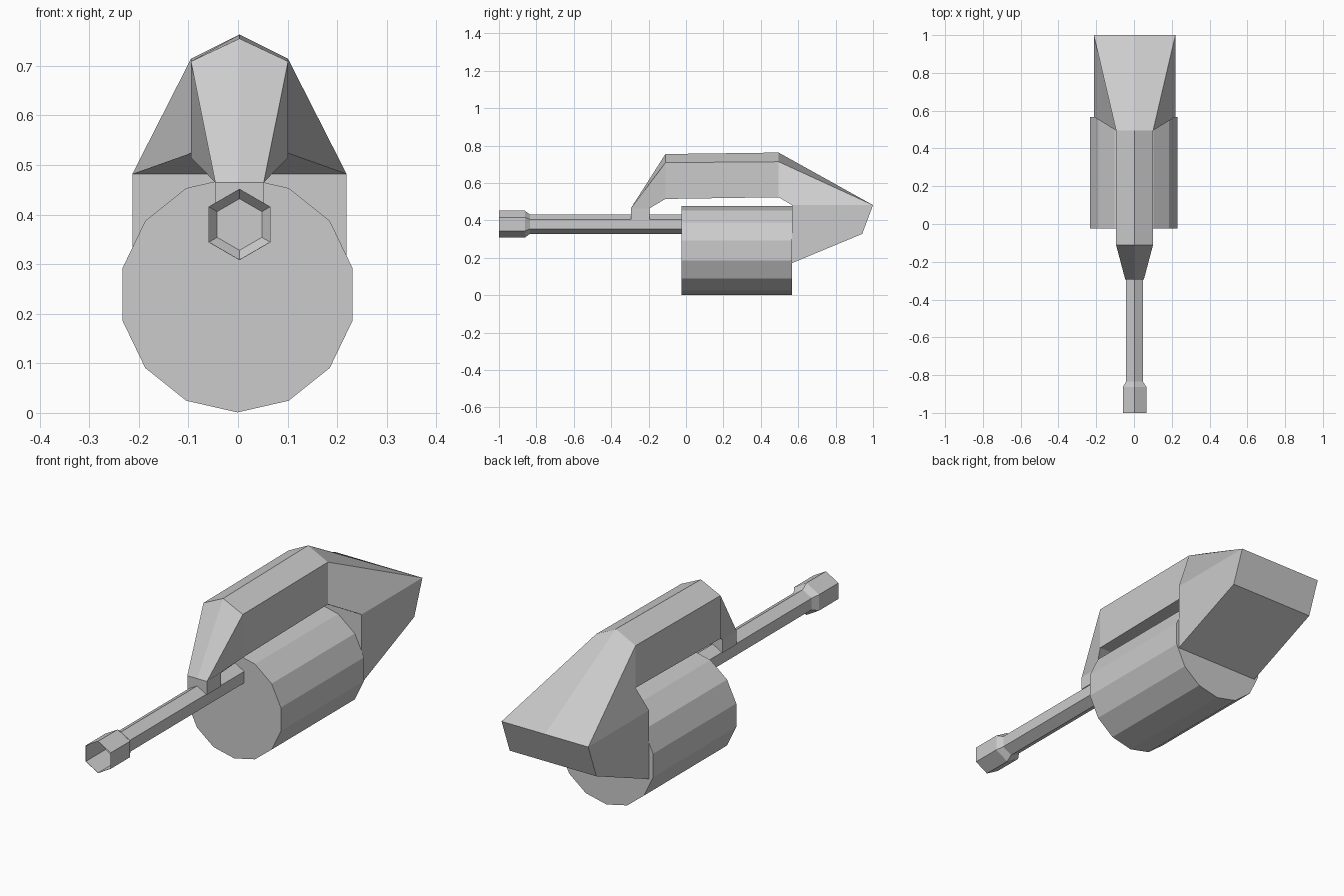
import bpy
from math import sin, cos, pi

if "Cube" in bpy.data.objects:
    bpy.data.objects.remove(bpy.data.objects["Cube"])


def loft(name, rings):
    """Skin a list of equal-sized point rings and cap both ends."""
    n = len(rings[0])
    verts = [p for ring in rings for p in ring]
    faces = []
    for r in range(len(rings) - 1):
        for i in range(n):
            j = (i + 1) % n
            faces.append((r * n + i, r * n + j, (r + 1) * n + j, (r + 1) * n + i))
    faces.append(tuple(reversed(range(n))))
    faces.append(tuple(range(len(verts) - n, len(verts))))
    mesh = bpy.data.meshes.new(name)
    mesh.from_pydata(verts, [], faces)
    obj = bpy.data.objects.new(name, mesh)
    bpy.context.collection.objects.link(obj)
    # consistent outward normals
    bpy.context.view_layer.objects.active = obj
    obj.select_set(True)
    bpy.ops.object.mode_set(mode='EDIT')
    bpy.ops.mesh.select_all(action='SELECT')
    bpy.ops.mesh.normals_make_consistent(inside=False)
    bpy.ops.object.mode_set(mode='OBJECT')
    obj.select_set(False)
    return obj


def turned(name, sides, cx, cz, profile):
    """Polygonal part along y from (radius, y) pairs, one corner pointing up."""
    return loft(name, [[(cx + r * sin(2 * pi * i / sides), y, cz + r * cos(2 * pi * i / sides))
                        for i in range(sides)] for r, y in profile])


def section(w, low, high, peak):
    """Five-point symmetric ring: low and high corners at half width w, peak on the axis.
    Each of low, high and peak is a (y, z) pair."""
    c = 0.003
    return [(c - w, *low), (c - w, *high), (c, *peak), (c + w, *high), (c + w, *low)]


# large 14-sided drum
turned("drum", 14, -0.001, 0.239, [(0.238, -0.025), (0.238, 0.567)])

# hexagonal barrel with flared, hollow muzzle
turned("barrel", 6, 0.003, 0.38, [
    (0.052, 0.0), (0.052, -0.835), (0.072, -0.862), (0.072, -1.0),
    (0.0705, -1.0), (0.0705, -0.86), (0.052, -0.838)])

# front post, roofed top housing and flared rear block in one skin
loft("housing", [
    section(0.049, (-0.195, 0.405), (-0.295, 0.405), (-0.295, 0.405)),
    section(0.049, (-0.195, 0.465), (-0.295, 0.465), (-0.295, 0.465)),
    section(0.098, (-0.11, 0.515), (-0.11, 0.709), (-0.11, 0.755)),
    section(0.098, (0.495, 0.524), (0.495, 0.714), (0.495, 0.763)),
    section(0.216, (0.567, 0.482), (1.0, 0.482), (1.0, 0.482)),
    section(0.216, (0.567, 0.172), (0.942, 0.328), (0.942, 0.328))])
